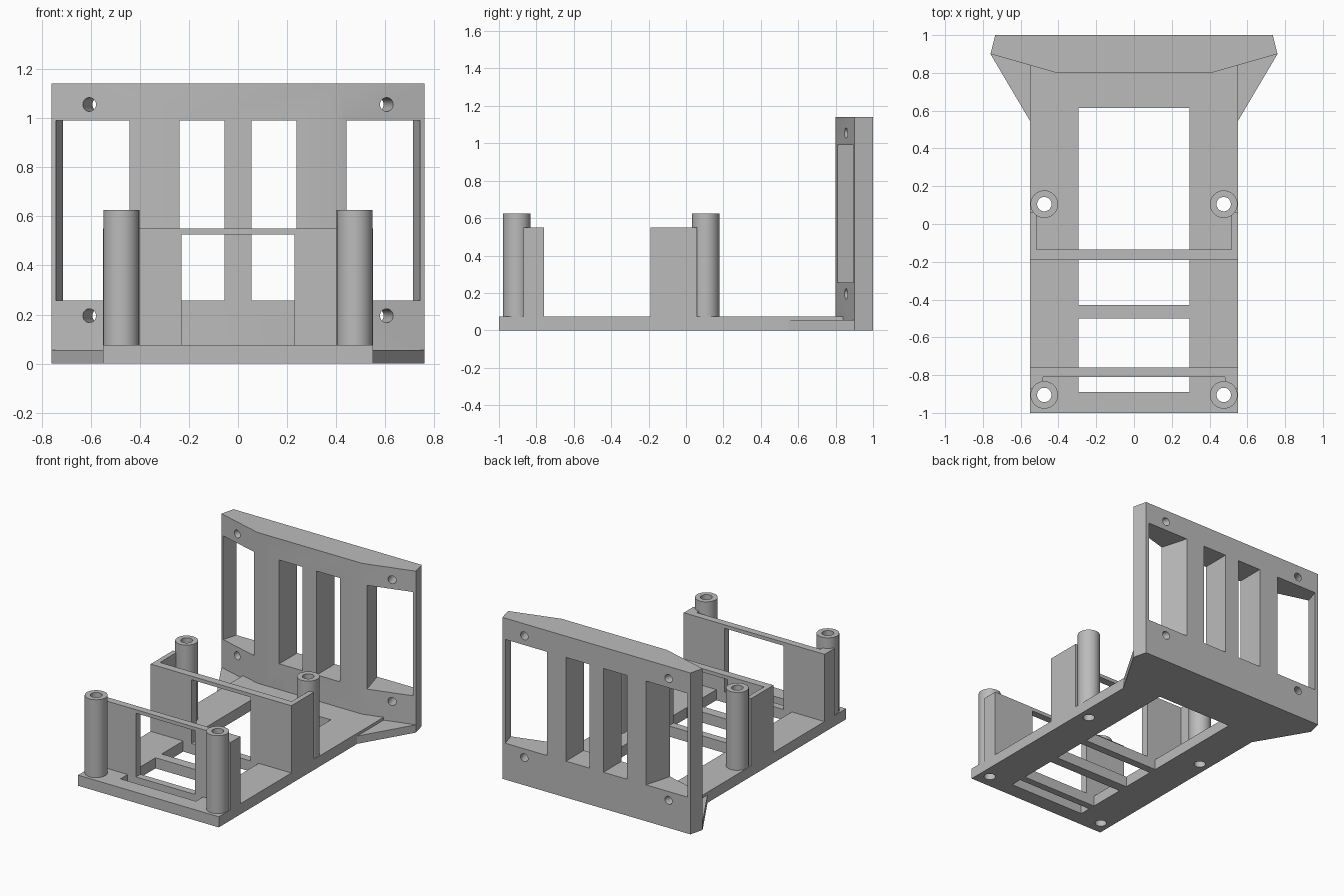
import bpy, bmesh, math
from mathutils import Matrix, Vector

if "Cube" in bpy.data.objects:
    bpy.data.objects.remove(bpy.data.objects["Cube"])

grey = bpy.data.materials.new("plain_grey")
grey.use_nodes = True
COLOUR = (0.5, 0.5, 0.5, 1)
grey.diffuse_color = COLOUR
grey.node_tree.nodes["Principled BSDF"].inputs["Base Color"].default_value = COLOUR


def finish(name, bm):
    bmesh.ops.recalc_face_normals(bm, faces=bm.faces)
    mesh = bpy.data.meshes.new(name)
    bm.to_mesh(mesh)
    bm.free()
    mesh.materials.append(grey)
    obj = bpy.data.objects.new(name, mesh)
    bpy.context.collection.objects.link(obj)
    return obj


def prism(name, outline, z0, z1):
    """Extrude a plan outline from z0 up to z1."""
    bm = bmesh.new()
    face = bm.faces.new([bm.verts.new((x, y, z0)) for x, y in outline])
    top = bmesh.ops.extrude_face_region(bm, geom=[face])["geom"]
    verts = [v for v in top if isinstance(v, bmesh.types.BMVert)]
    bmesh.ops.translate(bm, verts=verts, vec=(0, 0, z1 - z0))
    return finish(name, bm)


def box(name, x0, x1, y0, y1, z0, z1):
    return prism(name, [(x0, y0), (x1, y0), (x1, y1), (x0, y1)], z0, z1)


def cylinder(name, radius, length, matrix):
    bm = bmesh.new()
    bmesh.ops.create_cone(bm, cap_ends=True, segments=40, radius1=radius,
                          radius2=radius, depth=length, matrix=matrix)
    return finish(name, bm)


def boolean(obj, tools, operation="DIFFERENCE"):
    bpy.context.view_layer.objects.active = obj
    for tool in tools:
        tool.hide_render = True
        mod = obj.modifiers.new("boolean", "BOOLEAN")
        mod.operation, mod.solver, mod.object = operation, "EXACT", tool
        bpy.ops.object.modifier_apply(modifier=mod.name)
        bpy.data.objects.remove(tool)


def smooth(obj):
    bpy.ops.object.select_all(action="DESELECT")
    obj.select_set(True)
    bpy.context.view_layer.objects.active = obj
    bpy.ops.object.shade_smooth_by_angle(angle=math.radians(30))


POST_X, FRONT_Y, REAR_Y = 0.475, -0.905, 0.105
HALF, FLOOR, RAIL = 0.55, 0.075, 0.55
POSTS = [(s * POST_X, y) for s in (-1, 1) for y in (FRONT_Y, REAR_Y)]


def bores():
    return [cylinder("bore", 0.038, 2, Matrix.Translation((x, y, 0.3))) for x, y in POSTS]


# Base frame with openings between cross bars
base = prism("base_frame", [(-HALF, -1), (HALF, -1), (HALF, 0.84), (0.41, 0.8),
                            (-0.41, 0.8), (-HALF, 0.84)], 0, FLOOR)
openings = [(-0.89, -0.81), (-0.76, -0.5), (-0.43, -0.19), (-0.135, 0.615)]
boolean(base, [box("opening", -0.295, 0.295, a, b, -1, 1) for a, b in openings] + bores())
smooth(base)

# Hollow corner posts
for x, y in POSTS:
    name = ("front" if y < 0 else "rear") + ("_left" if x > 0 else "_right") + "_post"
    post = cylinder(name, 0.073, 0.55, Matrix.Translation((x, y, 0.35)))
    boolean(post, [cylinder("bore", 0.038, 2, Matrix.Translation((x, y, 0.3)))])
    smooth(post)


# Portal walls that wrap round to meet the posts
def portal(name, y0, y1, end, inner):
    side = y0 if end > y1 else y1
    wall_edge = y1 if end > y1 else y0
    wall = prism(name, [(-HALF, side), (HALF, side), (HALF, end), (inner, end),
                        (inner, wall_edge), (-inner, wall_edge), (-inner, end),
                        (-HALF, end)], FLOOR, RAIL)
    boolean(wall, [box("portal_gap", -0.23, 0.23, y0 - 0.02, y1 + 0.02, 0, 0.525)] + bores())


portal("front_wall", -0.81, -0.76, -0.87, 0.483)
portal("rear_wall", -0.19, -0.135, 0.06, 0.515)

# Back plate with angled wings
plate = prism("back_plate", [(-0.735, 1), (-0.76, 0.9), (-0.41, 0.8), (0.41, 0.8),
                             (0.76, 0.9), (0.735, 1)], 0, 1.14)
LOW, HIGH = 0.257, 0.99
cuts = []
for s in (-1, 1):
    cuts.append(box("slot", *sorted((s * 0.055, s * 0.238)), 0.5, 1.5, LOW, HIGH))
    # Windows and screw holes run square to the angled wing faces
    along = Vector((0.35 * s, 0.1)).normalized()
    inward = Vector((-0.1 * s, 0.35)).normalized()

    def wing_point(x, depth):
        start = Vector((s * x, 0.8 + (x - 0.41) * 0.1 / 0.35))
        return start + inward * depth

    cuts.append(prism("window", [wing_point(0.442, -0.1), wing_point(0.742, -0.1),
                                 wing_point(0.742, 0.5), wing_point(0.442, 0.5)], LOW, HIGH))
    for z in (0.195, 1.055):
        centre = wing_point(0.605, 0.1)
        turn = inward.to_3d().to_track_quat("Z", "Y").to_matrix().to_4x4()
        cuts.append(cylinder("screw_hole", 0.028, 0.8,
                             Matrix.Translation((centre.x, centre.y, z)) @ turn))
boolean(plate, cuts)
smooth(plate)

# Gussets from base to wings
for s, side in ((1, "left"), (-1, "right")):
    prism(side + "_gusset", [(s * HALF, 0.545), (s * 0.76, 0.9), (s * HALF, 0.84)], 0, 0.055)
